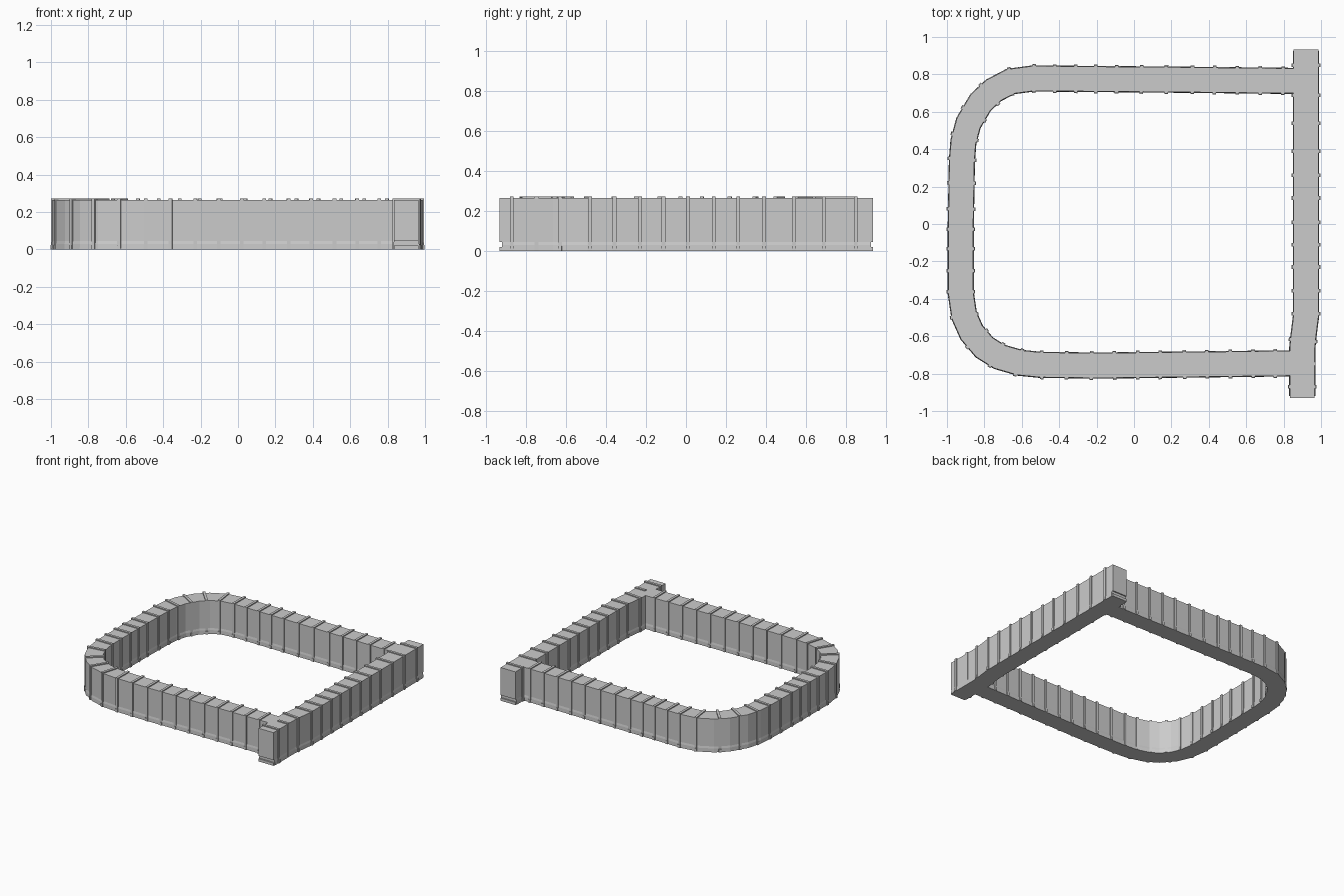
import bpy, bmesh
from mathutils import Vector

if "Cube" in bpy.data.objects:
    bpy.data.objects.remove(bpy.data.objects["Cube"])

HALF, TOP = 0.066, 0.265          # wall half width and height
# Half-section of the wall: slight flare at the foot
SECTION = [(-0.07, 0), (0.07, 0), (0.069, 0.03), (HALF, 0.045), (HALF, TOP),
           (-HALF, TOP), (-HALF, 0.045), (-0.069, 0.03)]


def make_object(name, bm):
    bmesh.ops.recalc_face_normals(bm, faces=bm.faces)
    mesh = bpy.data.meshes.new(name)
    bm.to_mesh(mesh)
    bm.free()
    ob = bpy.data.objects.new(name, mesh)
    bpy.context.collection.objects.link(ob)
    return ob


def sweep_wall(name, path):
    """Sweep SECTION along a flat path with mitred corners."""
    pts = [Vector(p) for p in path]
    bm = bmesh.new()
    rings = []
    for i, p in enumerate(pts):
        a = (p - pts[i - 1]).normalized() if i else None
        b = (pts[i + 1] - p).normalized() if i < len(pts) - 1 else None
        a, b = a or b, b or a
        t = (a + b).normalized()
        n = Vector((-t.y, t.x)) / max(t.dot(a), 0.5)
        rings.append([bm.verts.new((p.x + n.x * u, p.y + n.y * u, z)) for u, z in SECTION])
    k = len(SECTION)
    for r, s in zip(rings, rings[1:]):
        for j in range(k):
            bm.faces.new((r[j], r[(j + 1) % k], s[(j + 1) % k], s[j]))
    bm.faces.new(rings[0])
    bm.faces.new(rings[-1])
    return make_object(name, bm)


def add_box(bm, c, t, length, u0, u1, z0, z1):
    """Box at c, running along t by length and across it from u0 to u1."""
    n = Vector((-t.y, t.x))
    vs = []
    for z in (z0, z1):
        for s, u in ((-1, u0), (1, u0), (1, u1), (-1, u1)):
            q = c + t * (s * length / 2) + n * u
            vs.append(bm.verts.new((q.x, q.y, z)))
    for f in ((3, 2, 1, 0), (4, 5, 6, 7), (0, 1, 5, 4), (1, 2, 6, 5), (2, 3, 7, 6), (3, 0, 4, 7)):
        bm.faces.new([vs[i] for i in f])


def nearest(path, spot):
    """Closest point on the path and the direction there."""
    best = None
    spot = Vector(spot)
    for a, b in zip(path, path[1:]):
        a, b = Vector(a), Vector(b)
        d = b - a
        f = min(1, max(0, (spot - a).dot(d) / d.length_squared))
        q = a + d * f
        if best is None or (q - spot).length < best[0]:
            best = ((q - spot).length, q, d.normalized())
    return best[1], best[2]


def straps(name, path, spots):
    """Thin bands over the wall with slightly wider feet."""
    bm = bmesh.new()
    for s in spots:
        c, t = nearest(path, s)
        add_box(bm, c, t, 0.019, -0.0735, 0.0735, 0.002, 0.273)
        add_box(bm, c, t, 0.019, -0.077, 0.077, 0.0, 0.025)
    return make_object(name, bm)


# Three-sided curved wall
loop = [(0.86, 0.765), (0.3, 0.771), (-0.54, 0.778), (-0.66, 0.762), (-0.75, 0.715),
        (-0.82, 0.65), (-0.885, 0.54), (-0.912, 0.44), (-0.92, 0.34), (-0.926, 0.0),
        (-0.926, -0.37), (-0.908, -0.49), (-0.868, -0.58), (-0.80, -0.66),
        (-0.72, -0.71), (-0.61, -0.742), (-0.50, -0.753), (-0.2, -0.757), (0.84, -0.745)]
sweep_wall("curved_wall", loop)

# Straight wall across the open side, kinked near the front
cross = [(0.90, -0.92), (0.90, -0.66), (0.906, -0.60), (0.92, -0.49), (0.92, 0.925)]
sweep_wall("cross_wall", cross)

# End caps with a slot above the foot
bm = bmesh.new()
for x, y in ((0.90, -0.925), (0.92, 0.928)):
    for z0, z1 in ((0, 0.022), (0.045, TOP)):
        add_box(bm, Vector((x, y)), Vector((0, 1)), 0.012, -HALF, HALF, z0, z1)
make_object("cross_wall_end_caps", bm)

# Straps
upper = (-0.535, -0.424, -0.312, -0.205, -0.093, 0.04, 0.173, 0.312, 0.43, 0.552, 0.675, 0.797)
lower = (-0.493, -0.36, -0.227, -0.104, 0.02, 0.14, 0.27, 0.39, 0.515, 0.637, 0.755)
left = (0.347, 0.219, 0.08, -0.027, -0.133, -0.25, -0.363)
corners = [(-0.905, 0.465), (-0.86, 0.59), (-0.78, 0.70), (-0.66, 0.765),
           (-0.91, -0.49), (-0.84, -0.615), (-0.735, -0.70), (-0.615, -0.735)]
straps("curved_wall_straps", loop,
       [(x, 0.77) for x in upper] + [(x, -0.75) for x in lower]
       + [(-0.925, y) for y in left] + corners)
right = (0.848, 0.688, 0.539, 0.389, 0.261, 0.139, 0.01, -0.112, -0.23, -0.357, -0.48,
         -0.624, -0.87)
straps("cross_wall_straps", cross, [(0.92, y) for y in right])

# Short strap where the front arm meets the cross wall
bm = bmesh.new()
add_box(bm, Vector((0.90, -0.747)), Vector((0, 1)), 0.019, -0.07, 0.02, 0, 0.273)
make_object("junction_strap", bm)
